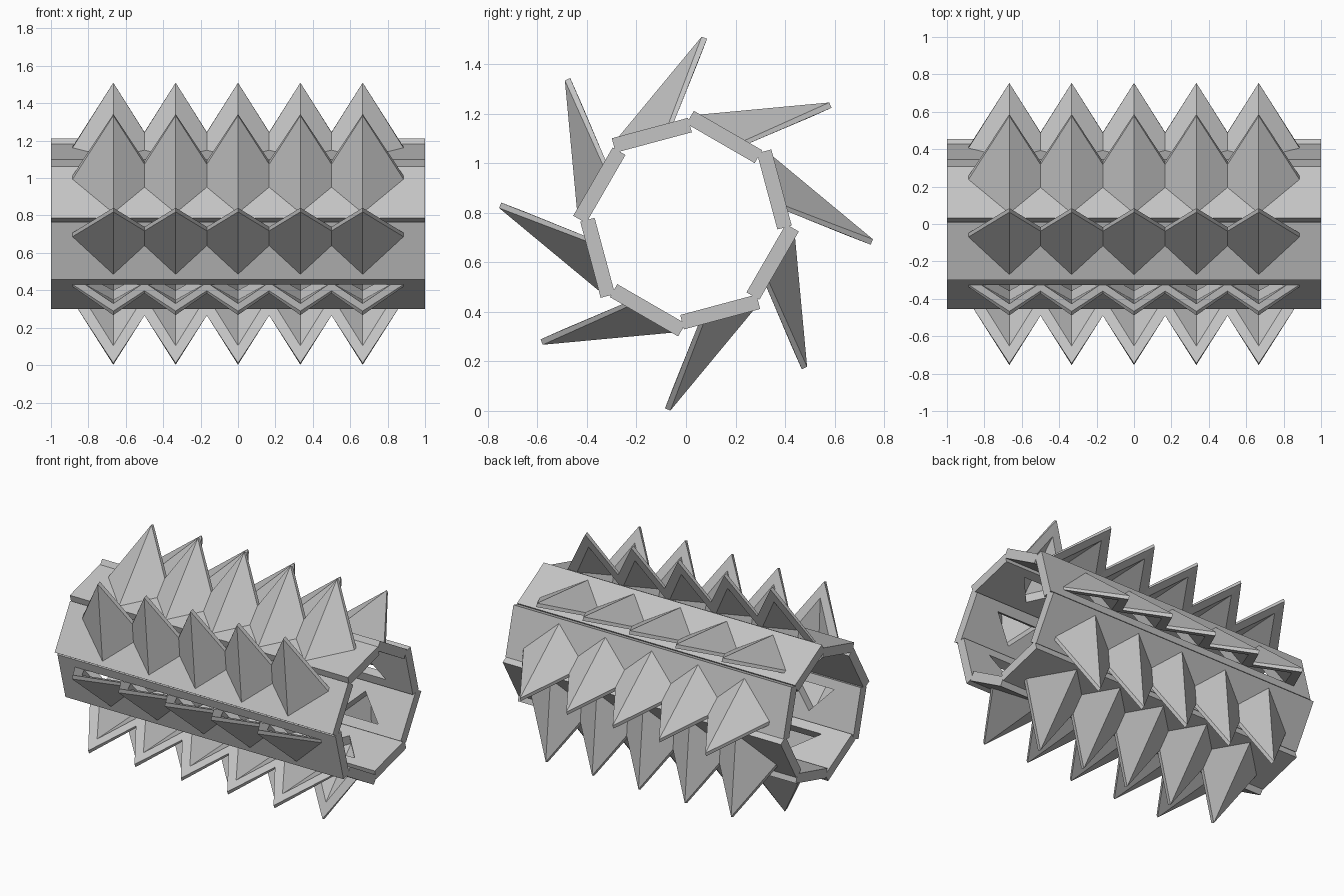
import bpy, bmesh, math
from mathutils import Matrix, Vector

if "Cube" in bpy.data.objects:
    bpy.data.objects.remove(bpy.data.objects["Cube"], do_unlink=True)

# Single colour
grey = bpy.data.materials.new("plain_grey")
grey.use_nodes = True
color = (0.55, 0.55, 0.55, 1)
grey.diffuse_color = color
grey.node_tree.nodes["Principled BSDF"].inputs["Base Color"].default_value = color

COUNT, PITCH, SIDES = 5, 1 / 3, 8
CENTER_Z = 0.756
INNER, OUTER = 0.35, 0.41          # panel distance from the drum axis
HOLE_X, HOLE_APEX, HOLE_BASE = 0.15, -0.106, 0.06
slots = [(i - (COUNT - 1) / 2) * PITCH for i in range(COUNT)]


def new_object(name, mesh):
    ob = bpy.data.objects.new(name, mesh)
    bpy.context.scene.collection.objects.link(ob)
    return ob


def to_mesh(name, bm):
    bmesh.ops.recalc_face_normals(bm, faces=bm.faces)
    mesh = bpy.data.meshes.new(name)
    bm.to_mesh(mesh)
    bm.free()
    mesh.materials.append(grey)
    return mesh


def prism(bm, outline, lo, hi):
    """Extrude an (x, t) outline from height lo to hi."""
    face = bm.faces.new([bm.verts.new((x, t, lo)) for x, t in outline])
    out = bmesh.ops.extrude_face_region(bm, geom=[face])
    verts = [v for v in out["geom"] if isinstance(v, bmesh.types.BMVert)]
    bmesh.ops.translate(bm, verts=verts, vec=(0, 0, hi - lo))


# Flat panel with triangular holes
bm = bmesh.new()
prism(bm, [(-1, -0.2), (1, -0.2), (1, 0.118), (-1, 0.118)], INNER, OUTER)
panel = new_object("panel_blank", to_mesh("panel_blank", bm))
bm = bmesh.new()
for x in slots:
    prism(bm, [(x, HOLE_APEX), (x + HOLE_X, HOLE_BASE), (x - HOLE_X, HOLE_BASE)],
          INNER - 0.1, OUTER + 0.1)
cutter = new_object("hole_cutter", to_mesh("hole_cutter", bm))
cutter.hide_render = True
cut = panel.modifiers.new("holes", "BOOLEAN")
cut.operation, cut.object, cut.solver = "DIFFERENCE", cutter, "EXACT"
bpy.context.view_layer.update()
panel_mesh = bpy.data.meshes.new_from_object(
    panel.evaluated_get(bpy.context.evaluated_depsgraph_get()))
panel_mesh.name = "panel"
for helper in (panel, cutter):
    bpy.data.objects.remove(helper, do_unlink=True)


# Hollow pointed hood, open towards +t
def add_hood(bm, index):
    part = bmesh.new()
    apex = (0, -0.17, OUTER)
    tip_back, tip_front = (0, 0.256, 0.712), (0, 0.275, 0.698)
    wing_back, wing_front = (0.218, 0.038, OUTER), (0.218, HOLE_BASE, OUTER)
    tip_in, wing_in = (0, 0.216, 0.617), (HOLE_X, HOLE_BASE, OUTER)
    apex_in = (0, HOLE_APEX, OUTER)
    shell = [(apex, wing_back, tip_back),
             (tip_back, wing_back, wing_front, tip_front),
             (tip_front, wing_front, wing_in, tip_in),
             (tip_in, wing_in, apex_in),
             (apex, apex_in, wing_in, wing_front, wing_back)]
    for side in (1, -1):
        for pts in shell:
            part.faces.new([part.verts.new((side * x, t, n)) for x, t, n in pts])
    bmesh.ops.remove_doubles(part, verts=part.verts, dist=0.0001)
    bmesh.ops.recalc_face_normals(part, faces=part.faces)
    # Trim where it meets a neighbour
    for side, has_neighbour in ((-1, index > 0), (1, index < COUNT - 1)):
        if has_neighbour:
            bmesh.ops.bisect_plane(
                part, geom=part.verts[:] + part.edges[:] + part.faces[:],
                plane_co=(side * PITCH / 2, 0, 0), plane_no=(side, 0, 0),
                clear_outer=True)
    bmesh.ops.translate(part, verts=part.verts, vec=(slots[index], 0, 0))
    temp = bpy.data.meshes.new("temp")
    part.to_mesh(temp)
    part.free()
    bm.from_mesh(temp)
    bpy.data.meshes.remove(temp)


bm = bmesh.new()
for i in range(COUNT):
    add_hood(bm, i)
hood_mesh = bpy.data.meshes.new("hood_row")
bm.to_mesh(hood_mesh)
bm.free()
hood_mesh.materials.append(grey)

# Repeat panels and hood rows around the drum axis
for k in range(SIDES):
    turn = (Matrix.Translation((0, 0, CENTER_Z))
            @ Matrix.Rotation(math.radians(15) + k * math.tau / SIDES, 4, "X"))
    for name, mesh in (("panel", panel_mesh), ("hood_row", hood_mesh)):
        new_object(f"{name}_{k + 1}", mesh).matrix_world = turn
